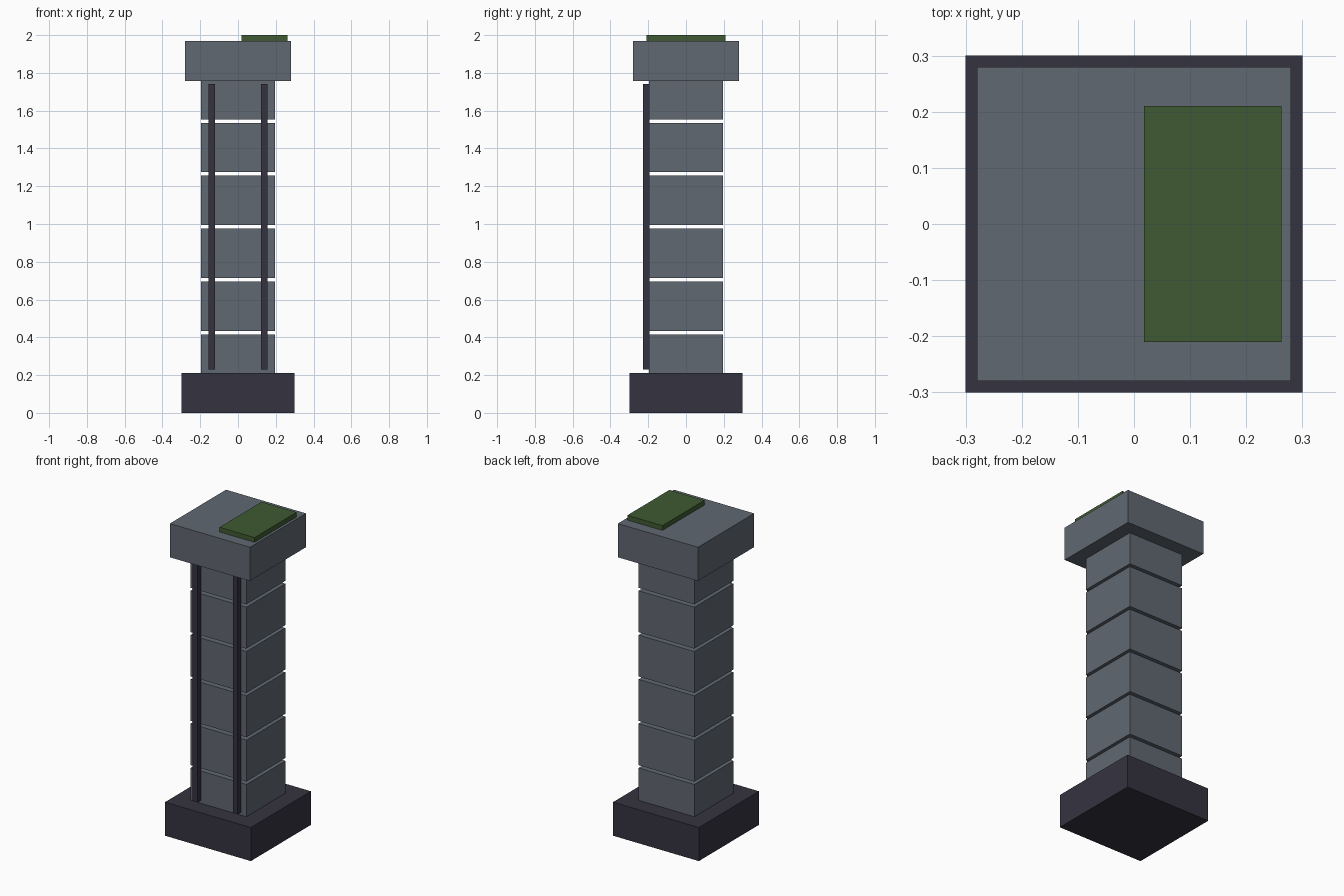
import bpy

if "Cube" in bpy.data.objects:
    bpy.data.objects.remove(bpy.data.objects["Cube"])


def material(name, rgb):
    m = bpy.data.materials.new(name)
    m.diffuse_color = (*rgb, 1.0)
    m.use_nodes = True
    m.node_tree.nodes["Principled BSDF"].inputs["Base Color"].default_value = m.diffuse_color
    return m


slate = material("slate_stone", (0.119, 0.138, 0.165))
dark = material("dark_stone", (0.036, 0.034, 0.051))
moss = material("moss_green", (0.050, 0.102, 0.032))


def box(name, x, y, z, mat):
    """Box from (min, max) ranges on each axis."""
    bpy.ops.mesh.primitive_cube_add(size=1)
    ob = bpy.context.object
    ob.name = name
    ob.location = [(a + b) / 2 for a, b in (x, y, z)]
    ob.scale = [b - a for a, b in (x, y, z)]
    bpy.ops.object.transform_apply(location=True, rotation=False, scale=True)
    ob.data.materials.append(mat)
    return ob


# Plinth and capital
box("base_plinth", (-0.3, 0.3), (-0.3, 0.3), (0, 0.212), dark)
box("capital", (-0.28, 0.28), (-0.28, 0.28), (1.757, 1.97), slate)

# Stacked shaft blocks with open joints; the end ones run into base and capital
PITCH, GAP, HALF = 0.28, 0.018, 0.195
for i in range(6):
    top = 0.416 + i * PITCH
    box(f"shaft_block_{i + 1}", (-HALF, HALF), (-HALF, HALF),
        (top - PITCH + GAP, top), slate)

# Vertical strips on the front
for side, cx in (("left", -0.14), ("right", 0.14)):
    box(f"front_strip_{side}", (cx - 0.017, cx + 0.017), (-0.228, -0.194),
        (0.23, 1.74), dark)

# Moss patch on top
box("moss_patch", (0.018, 0.263), (-0.21, 0.21), (1.965, 2.0), moss)
